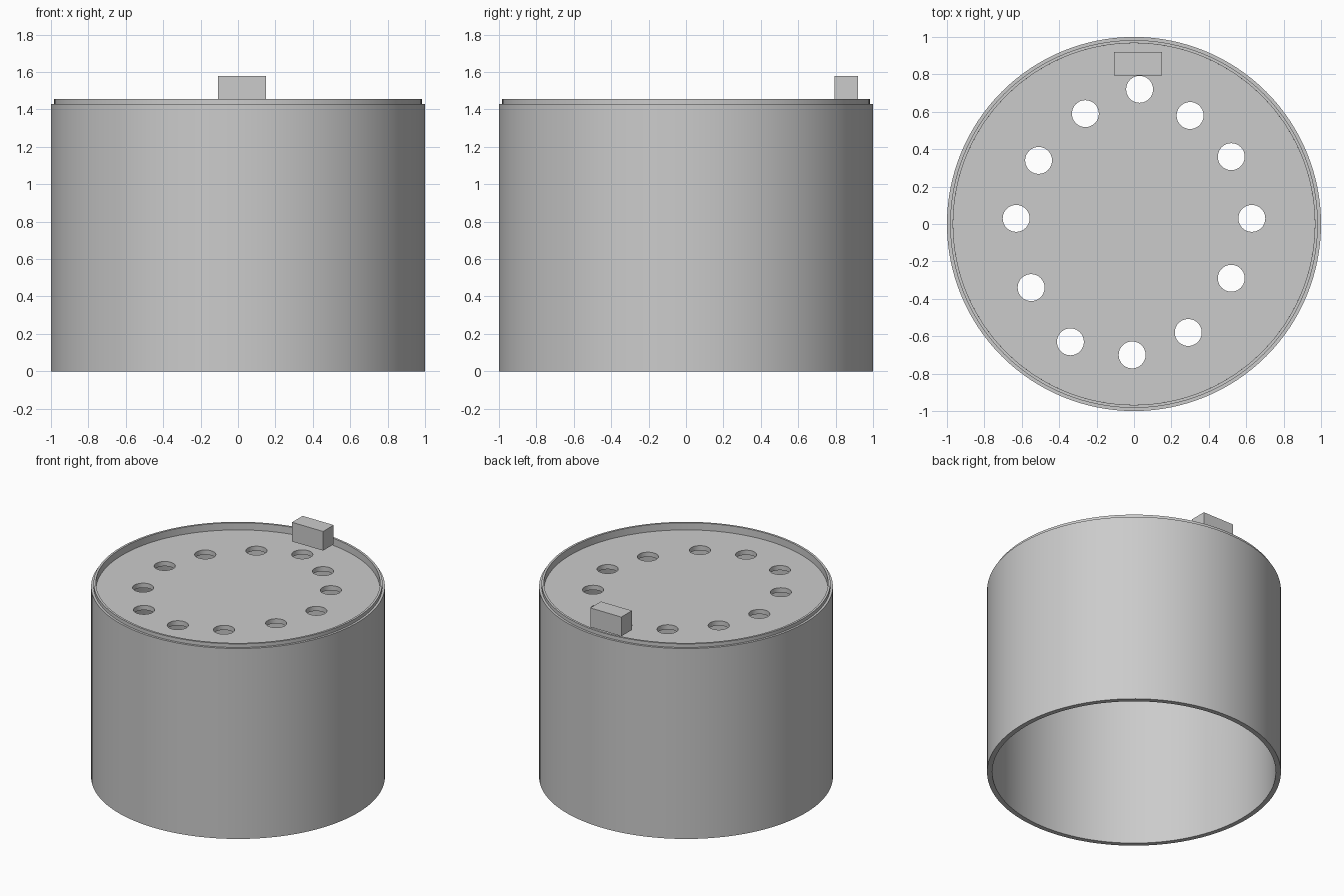
import bpy
import math

if "Cube" in bpy.data.objects:
    bpy.data.objects.remove(bpy.data.objects["Cube"], do_unlink=True)

SIDES = 128

grey = bpy.data.materials.new("plain_grey")
grey.use_nodes = True
colour = (0.6, 0.6, 0.6, 1)
grey.diffuse_color = colour
grey.node_tree.nodes["Principled BSDF"].inputs["Base Color"].default_value = colour


def circle(cx, cy, radius, sides):
    """Points of a circle in the xy plane."""
    steps = [2 * math.pi * i / sides for i in range(sides)]
    return [(cx + radius * math.cos(a), cy + radius * math.sin(a)) for a in steps]


def smooth(obj):
    bpy.ops.object.select_all(action="DESELECT")
    obj.select_set(True)
    bpy.context.view_layer.objects.active = obj
    bpy.ops.object.shade_smooth_by_angle(angle=math.radians(30))


def lathe(name, profile):
    """Spin a closed (radius, height) profile around z."""
    rings = [[(x, y, z) for x, y in circle(0, 0, r, SIDES)] for r, z in profile]
    verts = [v for ring in rings for v in ring]
    n = len(profile)
    faces = []
    for k in range(n):
        a, b = k * SIDES, (k + 1) % n * SIDES
        for i in range(SIDES):
            j = (i + 1) % SIDES
            faces.append((a + i, a + j, b + j, b + i))
    mesh = bpy.data.meshes.new(name)
    mesh.from_pydata(verts, [], faces)
    mesh.materials.append(grey)
    obj = bpy.data.objects.new(name, mesh)
    bpy.context.collection.objects.link(obj)
    smooth(obj)


def pierced_disc(name, radius, holes, hole_radius, top, thickness):
    """Filled flat curve with round holes, extruded to a plate."""
    curve = bpy.data.curves.new(name, "CURVE")
    curve.dimensions = "2D"
    curve.fill_mode = "BOTH"
    curve.extrude = thickness / 2
    outlines = [circle(0, 0, radius, SIDES)]
    outlines += [circle(x, y, hole_radius, 40) for x, y in holes]
    for points in outlines:
        spline = curve.splines.new("POLY")
        spline.points.add(len(points) - 1)
        for p, (x, y) in zip(spline.points, points):
            p.co = (x, y, 0, 1)
        spline.use_cyclic_u = True
    curve.materials.append(grey)
    obj = bpy.data.objects.new(name, curve)
    obj.location.z = top - thickness / 2
    bpy.context.collection.objects.link(obj)
    bpy.ops.object.select_all(action="DESELECT")
    obj.select_set(True)
    bpy.context.view_layer.objects.active = obj
    bpy.ops.object.convert(target="MESH")
    smooth(bpy.context.object)


# Open tube with a stepped lip at the top
lathe("tube_wall", [(0.965, 0), (1, 0), (1, 1.43), (0.983, 1.43),
                    (0.983, 1.457), (0.967, 1.457)])

# Recessed top plate with its ring of uneven holes
holes = [(0.03, 0.72), (0.3, 0.58), (0.52, 0.36), (0.63, 0.03),
         (0.52, -0.29), (0.29, -0.58), (-0.01, -0.7), (-0.34, -0.63),
         (-0.55, -0.34), (-0.63, 0.03), (-0.51, 0.34), (-0.26, 0.59)]
pierced_disc("top_plate", 0.967, holes, 0.072, 1.404, 0.035)

# Small block near the back edge
bpy.ops.mesh.primitive_cube_add(size=1, location=(0.022, 0.857, 1.508))
block = bpy.context.object
block.name = "marker_block"
block.scale = (0.258, 0.126, 0.144)
block.data.materials.append(grey)
